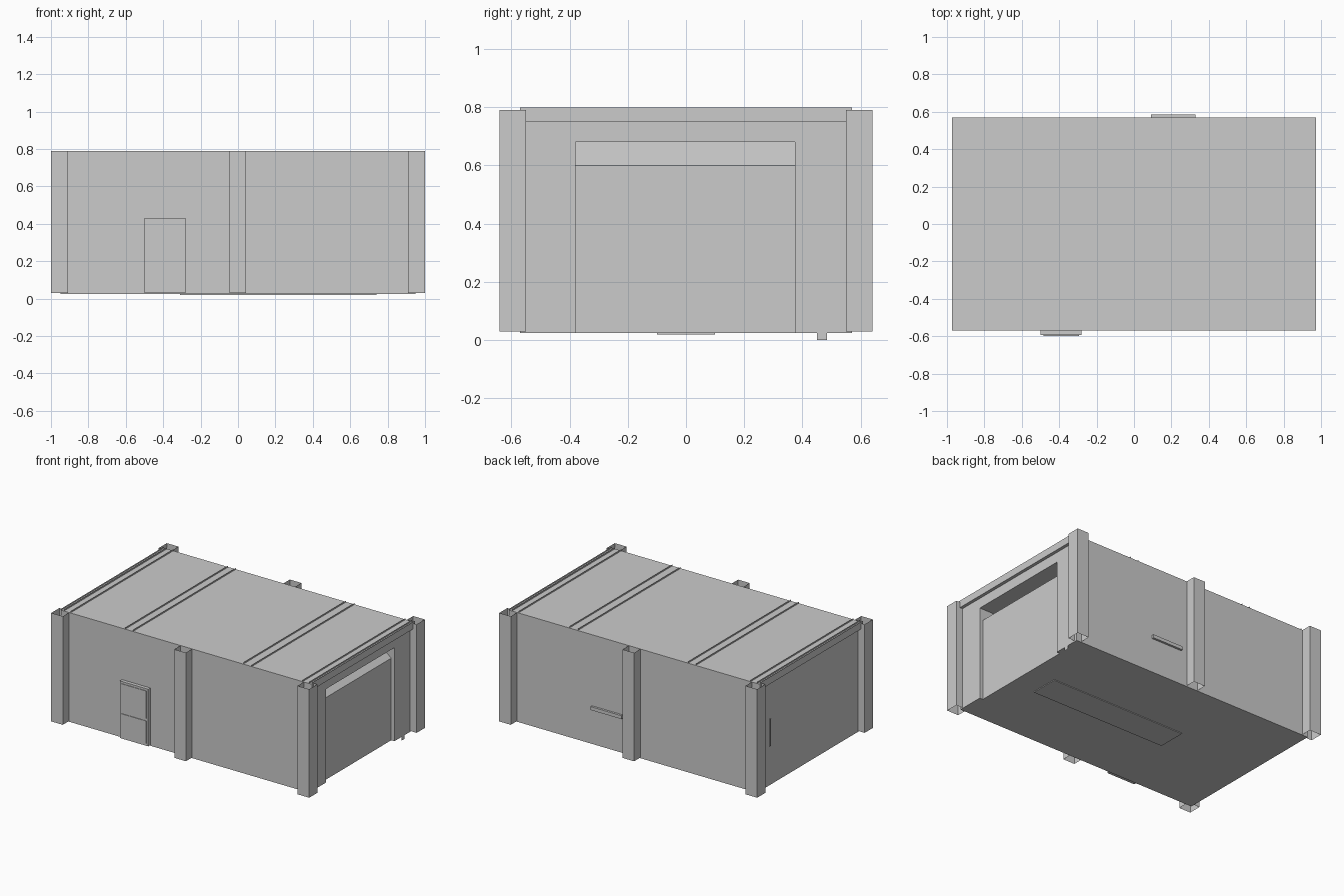
import bpy
import bmesh

cube = bpy.data.objects.get("Cube")
if cube:
    bpy.data.objects.remove(cube, do_unlink=True)

grey = bpy.data.materials.new("light_grey")
grey.use_nodes = True
COLOUR = (0.6, 0.6, 0.6, 1)
grey.diffuse_color = COLOUR
grey.node_tree.nodes["Principled BSDF"].inputs["Base Color"].default_value = COLOUR


def finish(name, bm):
    mesh = bpy.data.meshes.new(name)
    bm.normal_update()
    bm.to_mesh(mesh)
    bm.free()
    mesh.materials.append(grey)
    obj = bpy.data.objects.new(name, mesh)
    bpy.context.collection.objects.link(obj)
    return obj


def box(name, x, y, z, open_ends=False):
    """Box from ranges; open_ends leaves off top and bottom."""
    bm = bmesh.new()
    bmesh.ops.create_cube(bm, size=1)
    for v in bm.verts:
        v.co = [r[0] if c < 0 else r[1] for c, r in zip(v.co, (x, y, z))]
    bm.normal_update()
    if open_ends:
        caps = [f for f in bm.faces if abs(f.normal.z) > 0.5]
        bmesh.ops.delete(bm, geom=caps, context="FACES_ONLY")
    return finish(name, bm)


def upright_sheet(name, x, y, z):
    """Single sheet facing along x."""
    bm = bmesh.new()
    corners = [(x, y[0], z[0]), (x, y[1], z[0]), (x, y[1], z[1]), (x, y[0], z[1])]
    bm.faces.new([bm.verts.new(c) for c in corners])
    return finish(name, bm)


def prism(name, profile, y):
    """Profile in x and z, extruded along y."""
    bm = bmesh.new()
    face = bm.faces.new([bm.verts.new((px, y[0], pz)) for px, pz in profile])
    new = bmesh.ops.extrude_face_region(bm, geom=[face])["geom"]
    for v in new:
        if isinstance(v, bmesh.types.BMVert):
            v.co.y = y[1]
    bmesh.ops.recalc_face_normals(bm, faces=bm.faces)
    return finish(name, bm)


# Main shell with the big end doorway cut into it
body = box("body", (-0.95, 0.95), (-0.57, 0.57), (0.025, 0.79))
cutter = prism("doorway_cutter", [(0.99, 0.0), (0.925, 0.0), (0.925, 0.6),
                                  (0.83, 0.68), (0.99, 0.68)], (-0.38, 0.375))
cut = body.modifiers.new("doorway", "BOOLEAN")
cut.operation = "DIFFERENCE"
cut.solver = "EXACT"
cut.object = cutter
bpy.context.view_layer.objects.active = body
bpy.ops.object.modifier_apply(modifier=cut.name)
bpy.data.objects.remove(cutter, do_unlink=True)

# Open tubular posts at the corners and the middle of both long sides
for side_y, depth in (("front", (-0.64, -0.55)), ("back", (0.55, 0.64))):
    for side_x, width in (("right", (-1, -0.91)), ("middle", (-0.046, 0.044)),
                          ("left", (0.91, 1))):
        box(f"{side_y}_{side_x}_post", width, depth, (0.03, 0.79), open_ends=True)

# End beams under the roof edge, and thin roof fins
for side, s in (("right", -1), ("left", 1)):
    box(f"{side}_end_beam", sorted((0.949 * s, 0.972 * s)), (-0.57, 0.57), (0.75, 0.79))
    for i, x in enumerate((0.972, 0.95, 0.9)):
        upright_sheet(f"{side}_edge_fin_{i}", x * s, (-0.57, 0.57), (0.785, 0.8))
for i, x in enumerate((-0.475, -0.415, 0.44, 0.505)):
    upright_sheet(f"roof_fin_{i}", x, (-0.57, 0.57), (0.785, 0.8))

# Front door with two shallow inset panels
box("front_door", (-0.5, -0.28), (-0.594, -0.569), (0.03, 0.43))
for name, z in (("lower", (0.045, 0.205)), ("upper", (0.22, 0.415))):
    box(f"front_door_{name}_panel", (-0.485, -0.295), (-0.598, -0.593), z)

# Back rail, far end handle, floor hatch, end foot
box("back_rail", (0.09, 0.33), (0.569, 0.585), (0.268, 0.292))
box("end_handle", (-0.956, -0.949), (0.425, 0.435), (0.3, 0.49))
box("floor_hatch", (-0.31, 0.74), (-0.1, 0.1), (0.02, 0.026))
upright_sheet("end_foot", 0.951, (0.45, 0.485), (0, 0.05))
